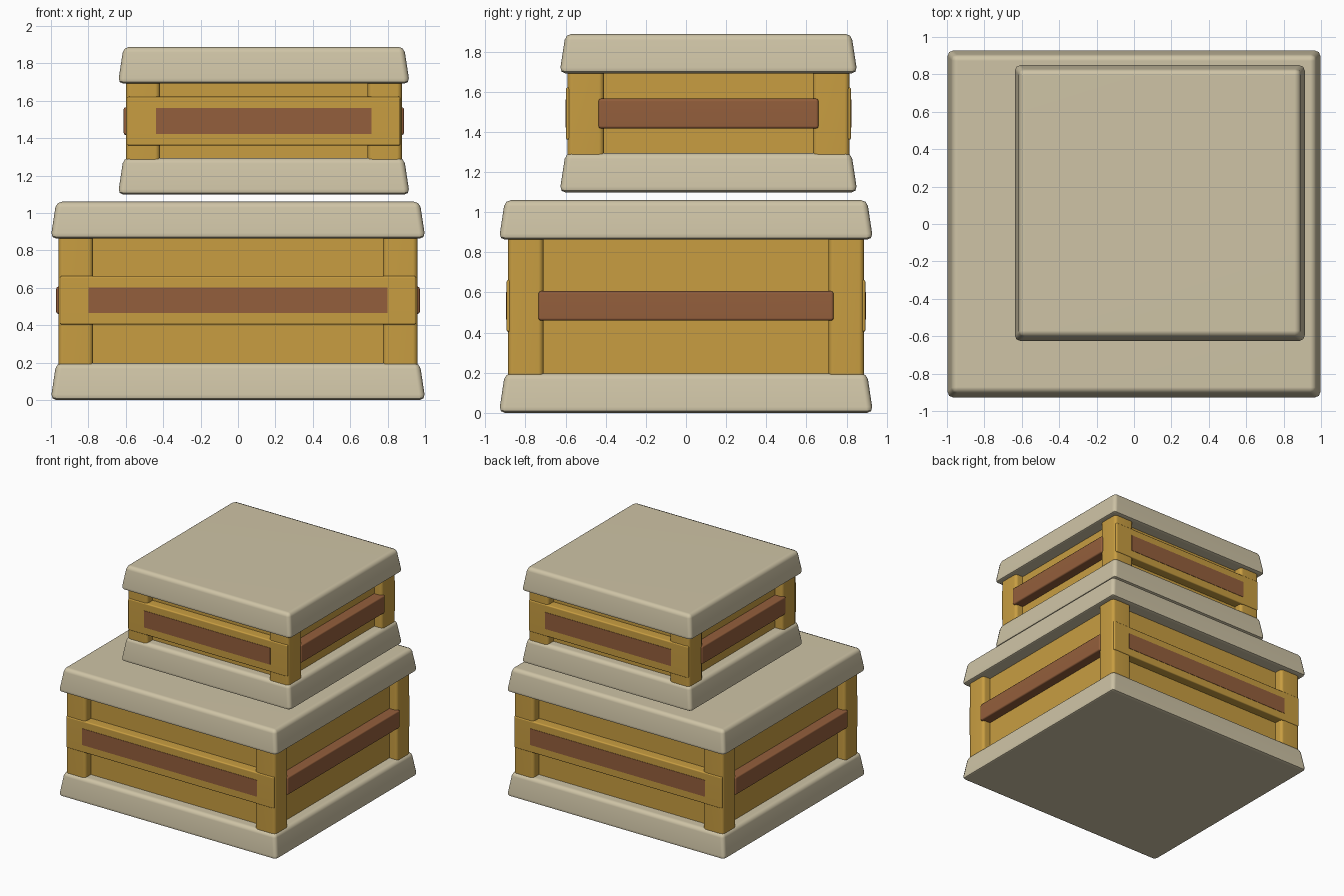
import bpy, bmesh
from mathutils import Vector

cube = bpy.data.objects.get("Cube")
if cube:
    bpy.data.objects.remove(cube, do_unlink=True)


def material(name, rgb):
    mat = bpy.data.materials.new(name)
    mat.use_nodes = True
    mat.diffuse_color = (*rgb, 1)
    mat.node_tree.nodes["Principled BSDF"].inputs["Base Color"].default_value = (*rgb, 1)
    return mat


STONE = material("pale beige", (0.62, 0.55, 0.38))
WOOD = material("golden wood", (0.58, 0.34, 0.053))
BAND = material("reddish brown", (0.296, 0.114, 0.045))


def box(name, mat, low, high, bevel=0.0, taper=0.0):
    """Box between two corners, narrowed at the top by taper, with rounded edges."""
    low, high = Vector(low), Vector(high)
    center, size = (low + high) / 2, high - low
    bm = bmesh.new()
    bmesh.ops.create_cube(bm, size=1)
    for v in bm.verts:
        sx, sy, top = v.co.x * 2, v.co.y * 2, v.co.z > 0
        v.co = Vector(a * b for a, b in zip(v.co, size))
        if top:
            v.co.x -= sx * taper
            v.co.y -= sy * taper
    if bevel:
        bmesh.ops.bevel(bm, geom=bm.edges[:], offset=bevel, segments=2,
                        profile=0.5, affect='EDGES')
    mesh = bpy.data.meshes.new(name)
    bm.to_mesh(mesh)
    bm.free()
    mesh.materials.append(mat)
    obj = bpy.data.objects.new(name, mesh)
    obj.location = center
    bpy.context.collection.objects.link(obj)
    if bevel:
        bpy.ops.object.select_all(action='DESELECT')
        obj.select_set(True)
        bpy.context.view_layer.objects.active = obj
        bpy.ops.object.shade_smooth_by_angle(angle=0.9)
        weighted = obj.modifiers.new("flat_faces", 'WEIGHTED_NORMAL')
        weighted.keep_sharp = True
    return obj


def crate(prefix, cx, cy, base, height, slab, post, post_in, rail, band):
    """One crate: two slabs, recessed core, corner posts, rails and bands."""
    def part(name, mat, x, y, z, **kw):
        box(f"{prefix}_{name}", mat, (cx + x[0], cy + y[0], base + z[0]),
            (cx + x[1], cy + y[1], base + z[1]), **kw)

    thick, recess = 0.197, 0.07
    top = height - thick

    # Base and lid slabs
    for name, z in (("base_slab", 0), ("lid_slab", top)):
        part(name, STONE, (-slab[0], slab[0]), (-slab[1], slab[1]),
             (z, z + thick), bevel=0.03, taper=0.03)

    # Recessed core walls
    wx, wy = post[0] - recess, post[1] - recess
    part("walls", WOOD, (-wx, wx), (-wy, wy), (0.1, height - 0.1))

    # Corner posts
    for sx, xname in ((-1, "right"), (1, "left")):
        for sy, yname in ((-1, "front"), (1, "back")):
            part(f"{yname}_{xname}_post", WOOD,
                 sorted((sx * post_in[0], sx * post[0])),
                 sorted((sy * post_in[1], sy * post[1])),
                 (thick - 0.05, top + 0.05), bevel=0.025)

    # Front and back rails with painted bands
    out = post[1] + 0.007
    for s, name in ((-1, "front"), (1, "back")):
        part(f"{name}_rail", WOOD, (-post[0] + 0.008, post[0] - 0.008),
             sorted((s * (wy - 0.03), s * out)), rail, bevel=0.01)
        part(f"{name}_band", BAND, (-band[0], band[0]),
             sorted((s * (out - 0.005), s * (out + 0.003))),
             (rail[0] + 0.062, rail[1] - 0.062))

    # Projecting side bars
    for s, name in ((-1, "right"), (1, "left")):
        part(f"{name}_bar", BAND, sorted((s * (wx - 0.03), s * (post[0] + 0.012))),
             (-band[1], band[1]), (rail[0] + 0.057, rail[1] - 0.057), bevel=0.012)


crate("lower", 0, 0, 0, 1.06, slab=(1.002, 0.932), post=(0.96, 0.887),
      post_in=(0.775, 0.71), rail=(0.403, 0.663), band=(0.8, 0.735))
crate("upper", 0.138, 0.112, 1.098, 0.79, slab=(0.78, 0.742), post=(0.738, 0.703),
      post_in=(0.555, 0.52), rail=(0.262, 0.524), band=(0.577, 0.548))
